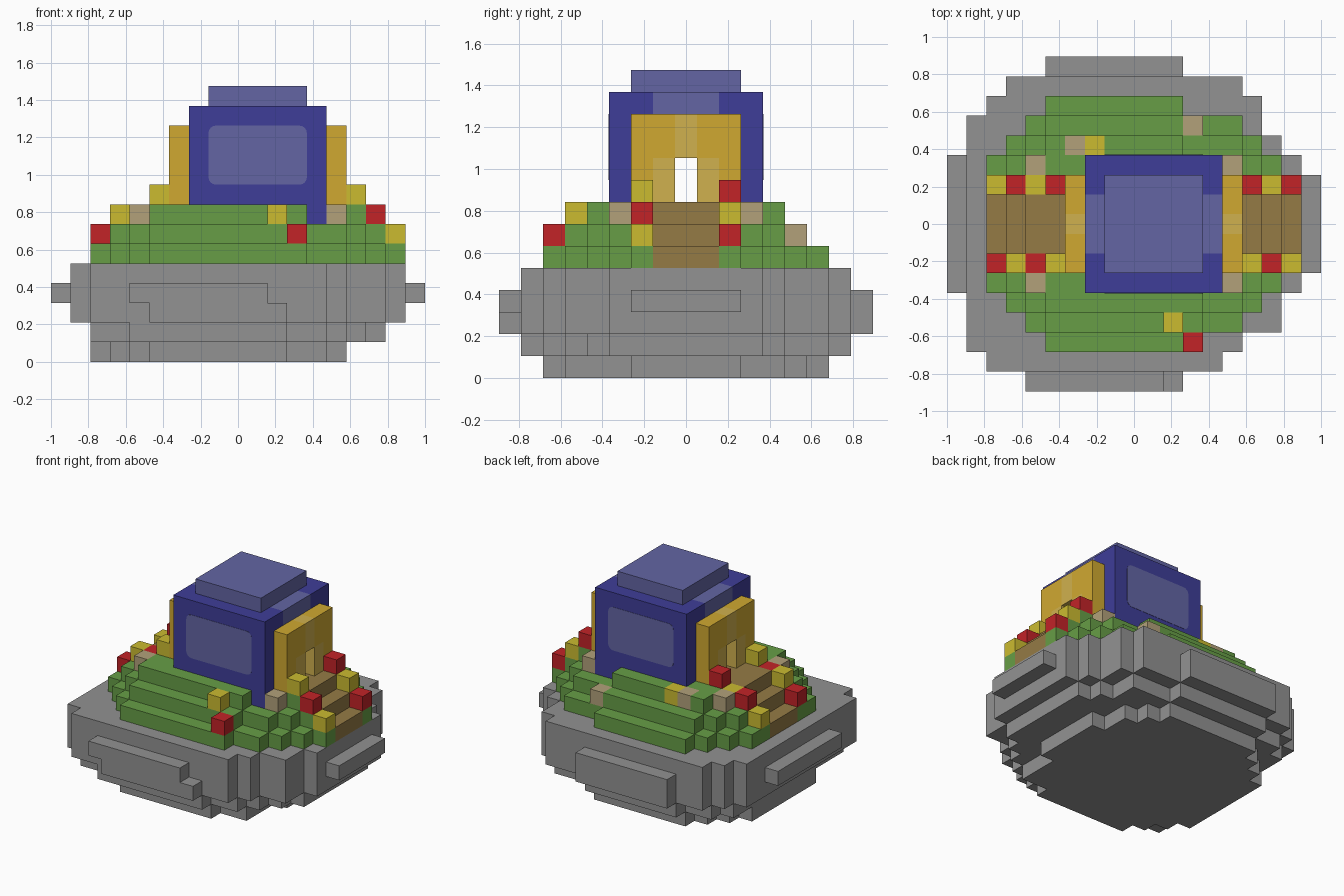
import bpy, bmesh
from mathutils import Vector

cube = bpy.data.objects.get("Cube")
if cube:
    bpy.data.objects.remove(cube)

V = 2 / 19                                  # block size
ORIGIN = Vector((-9.5 * V, -8.5 * V, 0))


def linear(c):
    c /= 255
    return c / 12.92 if c <= 0.04045 else ((c + 0.055) / 1.055) ** 2.4


def material(name, *rgb):
    m = bpy.data.materials.new(name)
    m.use_nodes = True
    col = (*[linear(c) for c in rgb], 1)
    m.diffuse_color = col
    bsdf = m.node_tree.nodes["Principled BSDF"]
    bsdf.inputs["Base Color"].default_value = col
    bsdf.inputs["Roughness"].default_value = 0.9
    return m


MATS = {
    "stone": material("stone grey", 146, 146, 146),
    "grass": material("grass green", 103, 158, 70),
    "path": material("path brown", 149, 123, 69),
    "red": material("flower red", 194, 35, 39),
    "yellow": material("flower yellow", 203, 187, 48),
    "tan": material("pebble tan", 178, 161, 122),
    "blue": material("wall blue", 62, 61, 152),
    "pale_blue": material("pale blue", 99, 101, 164),
    "gold": material("door gold", 208, 169, 49),
    "pale_gold": material("pale gold", 208, 177, 78),
}


def rows_to_cells(rows, j0):
    return {(i, j0 + n) for n, (a, b) in enumerate(rows) for i in range(a, b + 1)}


def erode(cells, steps):
    """Shrink a plan shape by one block on all sides, several times."""
    for _ in range(steps):
        cells = {(i, j) for i, j in cells
                 if {(i - 1, j), (i + 1, j), (i, j - 1), (i, j + 1)} <= cells}
    return cells


def clip(cells, x0, x1, y0, y1):
    return {(i, j) for i, j in cells if x0 <= i <= x1 and y0 <= j <= y1}


parts = {n: {} for n in ("rock_base", "garden", "path", "tower", "roof",
                         "doorways", "flowers", "pebbles")}


def box(part, mat, xs, ys, zs):
    for i in range(xs[0], xs[1] + 1):
        for j in range(ys[0], ys[1] + 1):
            for k in range(zs[0], zs[1] + 1):
                parts[part][i, j, k] = mat


# Rock: widest in the middle, tucked in below
rock = rows_to_cells([(4, 11), (2, 13), (1, 14), (1, 16), (1, 16), (0, 17)]
                     + [(0, 18)] * 5
                     + [(0, 17), (1, 16), (1, 15), (2, 15), (3, 14), (5, 11)], 0)
foot = rows_to_cells([(5, 11), (4, 13), (3, 13), (2, 13)] + [(2, 14)] * 5
                     + [(2, 13), (3, 13), (4, 12), (5, 11)], 2)
layers = [foot,
          clip(erode(rock, 1), 2, 16, 1, 15),
          clip(rock, 1, 17, 0, 16) - {(4, 0)},
          rock - {(11, 0)},
          clip(rock, 1, 17, 1, 15)]
for k, layer in enumerate(layers):
    for i, j in layer:
        parts["rock_base"][i, j, k] = "stone"

# Stepped garden with a path across the middle
lawn = rows_to_cells([(5, 12), (4, 14), (3, 15), (2, 16)] + [(2, 17)] * 5
                     + [(2, 16), (3, 15), (4, 14), (5, 11)], 2)
for n in range(3):
    for i, j in erode(lawn, n):
        name, mat = ("path", "path") if 7 <= j <= 9 else ("garden", "grass")
        parts[name][i, j, 5 + n] = mat

# Tower and roof, with pale lintel blocks over the doors
box("tower", "blue", (7, 13), (5, 11), (7, 12))
for i in (7, 13):
    box("tower", "pale_blue", (i, i), (7, 9), (12, 12))
box("roof", "pale_blue", (8, 12), (6, 10), (13, 13))

# Doorways with a pale arch and keystone
for i in (6, 14):
    box("doorways", "gold", (i, i), (6, 10), (8, 11))
    box("doorways", "pale_gold", (i, i), (7, 9), (8, 9))
    box("doorways", "pale_gold", (i, i), (8, 8), (10, 11))

# Passage through the tower
for name in ("tower", "doorways"):
    for c in [c for c in parts[name] if c[1] == 8 and c[2] in (8, 9)]:
        del parts[name][c]

# Flowers beside the path, alternating colour up the steps
for j, first in ((6, 0), (10, 1)):
    for n, (i, k) in enumerate([(2, 6), (3, 7), (4, 7), (5, 8), (15, 8), (16, 7), (17, 6)]):
        odd = (n + first + (n > 3)) % 2
        parts["flowers"][i, j, k] = "yellow" if odd else "red"
parts["flowers"].update({(12, 2, 6): "red", (11, 3, 7): "yellow", (7, 12, 7): "yellow"})

# Pebbles
for c in [(4, 5, 7), (14, 5, 7), (4, 11, 7), (14, 11, 7), (12, 13, 6), (6, 12, 7)]:
    parts["pebbles"][c] = "tan"

# Later parts replace earlier blocks
owner = {}
for name, cells in parts.items():
    for c in cells:
        owner[c] = name


def build(name, cells):
    used = sorted(set(cells.values()))
    mesh = bpy.data.meshes.new(name)
    for m in used:
        mesh.materials.append(MATS[m])
    bm = bmesh.new()
    verts = {}

    def vert(p):
        key = tuple(p)
        if key not in verts:
            verts[key] = bm.verts.new(ORIGIN + Vector(key) * V)
        return verts[key]

    for c, mat in cells.items():
        if owner[c] != name:
            continue
        for axis in range(3):
            for s in (0, 1):
                step = [0, 0, 0]
                step[axis] = 1 if s else -1
                if tuple(a + b for a, b in zip(c, step)) in owner:
                    continue
                u, w = (axis + 1) % 3, (axis + 2) % 3
                quad = []
                for du, dw in ((0, 0), (1, 0), (1, 1), (0, 1)):
                    p = list(c)
                    p[axis] += s
                    p[u] += du
                    p[w] += dw
                    quad.append(vert(p))
                face = bm.faces.new(quad if s else quad[::-1])
                face.material_index = used.index(mat)
    # Join flush faces of one colour
    bmesh.ops.dissolve_limit(bm, angle_limit=0.01, verts=bm.verts[:],
                             edges=bm.edges[:], delimit={'MATERIAL'})
    bm.to_mesh(mesh)
    bm.free()
    bpy.context.collection.objects.link(bpy.data.objects.new(name, mesh))


for name, cells in parts.items():
    build(name, cells)

# Rounded window plates, front and back
for name, side in (("front_window", -1), ("back_window", 1)):
    mesh = bpy.data.meshes.new(name)
    bm = bmesh.new()
    bmesh.ops.create_cube(bm, size=1)
    bmesh.ops.scale(bm, vec=(5 * V, 0.004, 3 * V), verts=bm.verts)
    corners = [e for e in bm.edges
               if abs((e.verts[0].co - e.verts[1].co).normalized().y) > 0.9]
    bmesh.ops.bevel(bm, geom=corners, offset=0.04, segments=4, profile=0.5,
                    affect='EDGES')
    bm.to_mesh(mesh)
    bm.free()
    mesh.materials.append(MATS["pale_blue"])
    window = bpy.data.objects.new(name, mesh)
    window.location = ORIGIN + Vector((10.5, 8.5 + 3.5 * side, 10.5)) * V
    bpy.context.collection.objects.link(window)
